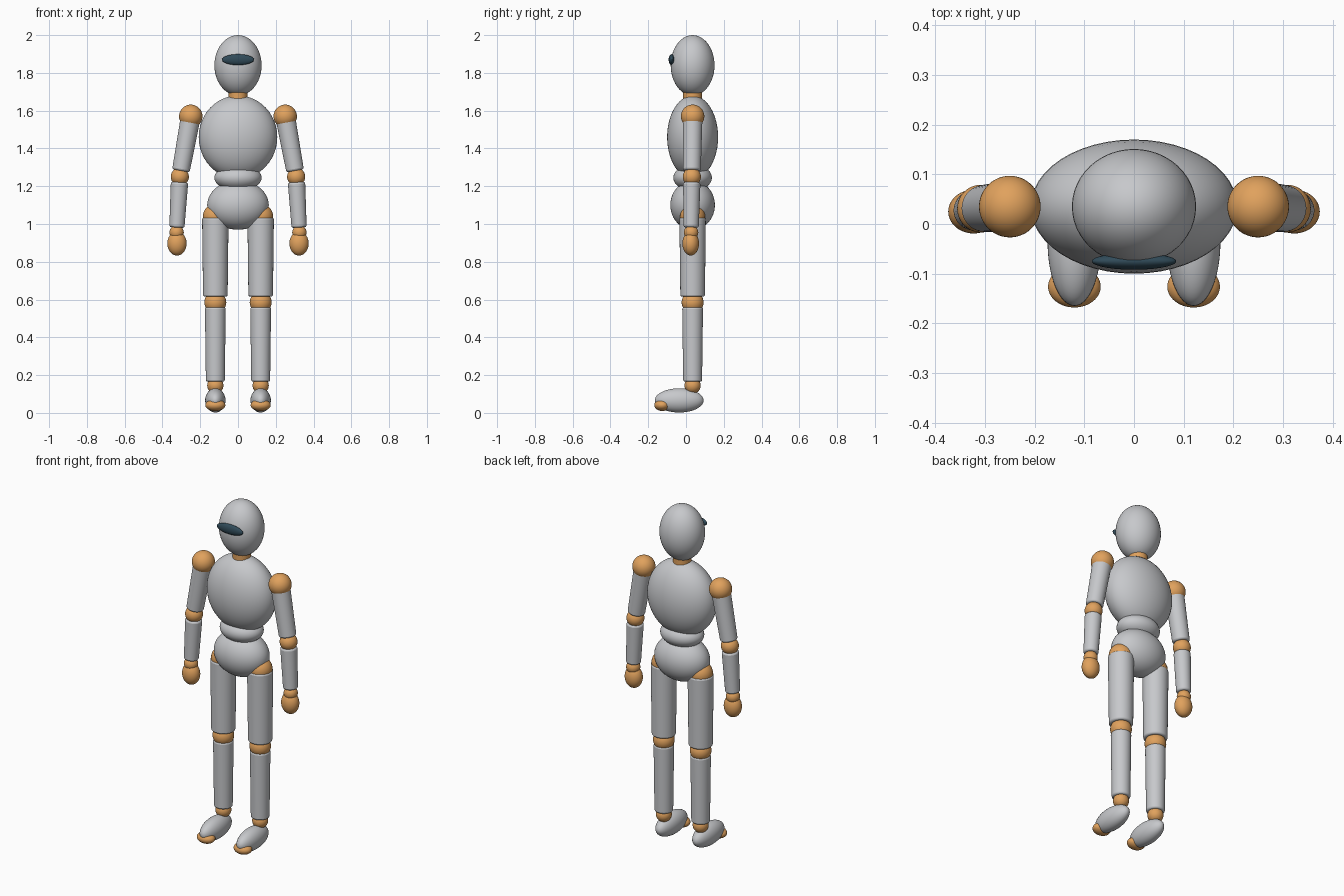
import bpy
import math
from mathutils import Vector

cube = bpy.data.objects.get("Cube")
if cube:
    bpy.data.objects.remove(cube, do_unlink=True)


def material(name, colour):
    m = bpy.data.materials.new(name)
    m.use_nodes = True
    m.diffuse_color = (*colour, 1)
    bsdf = next(n for n in m.node_tree.nodes if n.type == 'BSDF_PRINCIPLED')
    bsdf.inputs["Base Color"].default_value = (*colour, 1)
    return m


GREY = material("light grey shell", (0.57, 0.58, 0.60))
ORANGE = material("orange joint", (0.75, 0.36, 0.11))
DARK = material("dark visor", (0.03, 0.07, 0.10))
DEPTH = 0.035  # shared y of the body axis


def finish(name, mat):
    ob = bpy.context.object
    ob.name = ob.data.name = name
    ob.data.materials.append(mat)
    return ob


def ellipsoid(name, centre, radii, mat):
    bpy.ops.mesh.primitive_uv_sphere_add(segments=48, ring_count=24, location=centre)
    ob = finish(name, mat)
    ob.scale = radii
    bpy.ops.object.transform_apply(location=False, rotation=False, scale=True)
    bpy.ops.object.shade_smooth()
    return ob


def ball(name, centre, radius, mat=ORANGE):
    return ellipsoid(name, centre, (radius,) * 3, mat)


def limb(name, top, bottom, r_top, r_bottom, mat=GREY, bevel=0.01):
    """Tapered cylinder between two points, with rounded rims."""
    top, bottom = Vector(top), Vector(bottom)
    axis = top - bottom
    bpy.ops.mesh.primitive_cone_add(vertices=48, radius1=r_bottom, radius2=r_top,
                                    depth=axis.length, location=(top + bottom) / 2)
    ob = finish(name, mat)
    ob.rotation_euler = axis.to_track_quat('Z', 'Y').to_euler()
    bpy.ops.object.shade_smooth_by_angle(angle=math.radians(35))
    mod = ob.modifiers.new("rounded rims", 'BEVEL')
    mod.width = bevel
    mod.segments = 3
    mod.limit_method = 'ANGLE'
    mod.angle_limit = math.radians(40)
    return ob


# Head and trunk
ellipsoid("head", (0, DEPTH, 1.84), (0.125, 0.116, 0.16), GREY)
ellipsoid("visor", (0, -0.075, 1.87), (0.085, 0.017, 0.029), DARK)
limb("neck", (0, DEPTH, 1.73), (0, DEPTH, 1.65), 0.05, 0.05, ORANGE, 0.004)
ellipsoid("chest", (0, DEPTH, 1.46), (0.208, 0.135, 0.22), GREY)
ellipsoid("waist", (0, DEPTH, 1.245), (0.125, 0.102, 0.07), GREY)
ellipsoid("pelvis", (0, DEPTH, 1.10), (0.163, 0.118, 0.13), GREY)

for side, s in (("left", 1), ("right", -1)):
    # Arm
    shoulder = Vector((s * 0.25, DEPTH, 1.57))
    elbow = Vector((s * 0.308, 0.031, 1.25))
    wrist = Vector((s * 0.325, 0.027, 0.955))
    ball(side + "_shoulder", shoulder, 0.062)
    limb(side + "_upper_arm", shoulder.lerp(elbow, 0.06), shoulder.lerp(elbow, 0.90),
         0.052, 0.047)
    ball(side + "_elbow", elbow, 0.048)
    limb(side + "_forearm", elbow.lerp(wrist, 0.1), elbow.lerp(wrist, 0.91), 0.046, 0.04)
    ball(side + "_wrist", wrist, 0.038)
    ellipsoid(side + "_hand", (s * 0.323, 0.025, 0.897), (0.051, 0.044, 0.064), ORANGE)

    # Leg
    x = s * 0.12
    ball(side + "_hip", (x, DEPTH, 1.04), 0.066)
    limb(side + "_thigh", (x, DEPTH, 1.035), (x, DEPTH, 0.615), 0.07, 0.065)
    ball(side + "_knee", (x, DEPTH, 0.585), 0.058)
    limb(side + "_shin", (x, DEPTH, 0.56), (x, DEPTH, 0.165), 0.055, 0.05)
    ball(side + "_ankle", (x, DEPTH, 0.145), 0.043)
    ellipsoid(side + "_foot", (x, -0.036, 0.066), (0.054, 0.129, 0.064), GREY)
    ellipsoid(side + "_toe", (x, -0.126, 0.041), (0.053, 0.042, 0.031), ORANGE)
